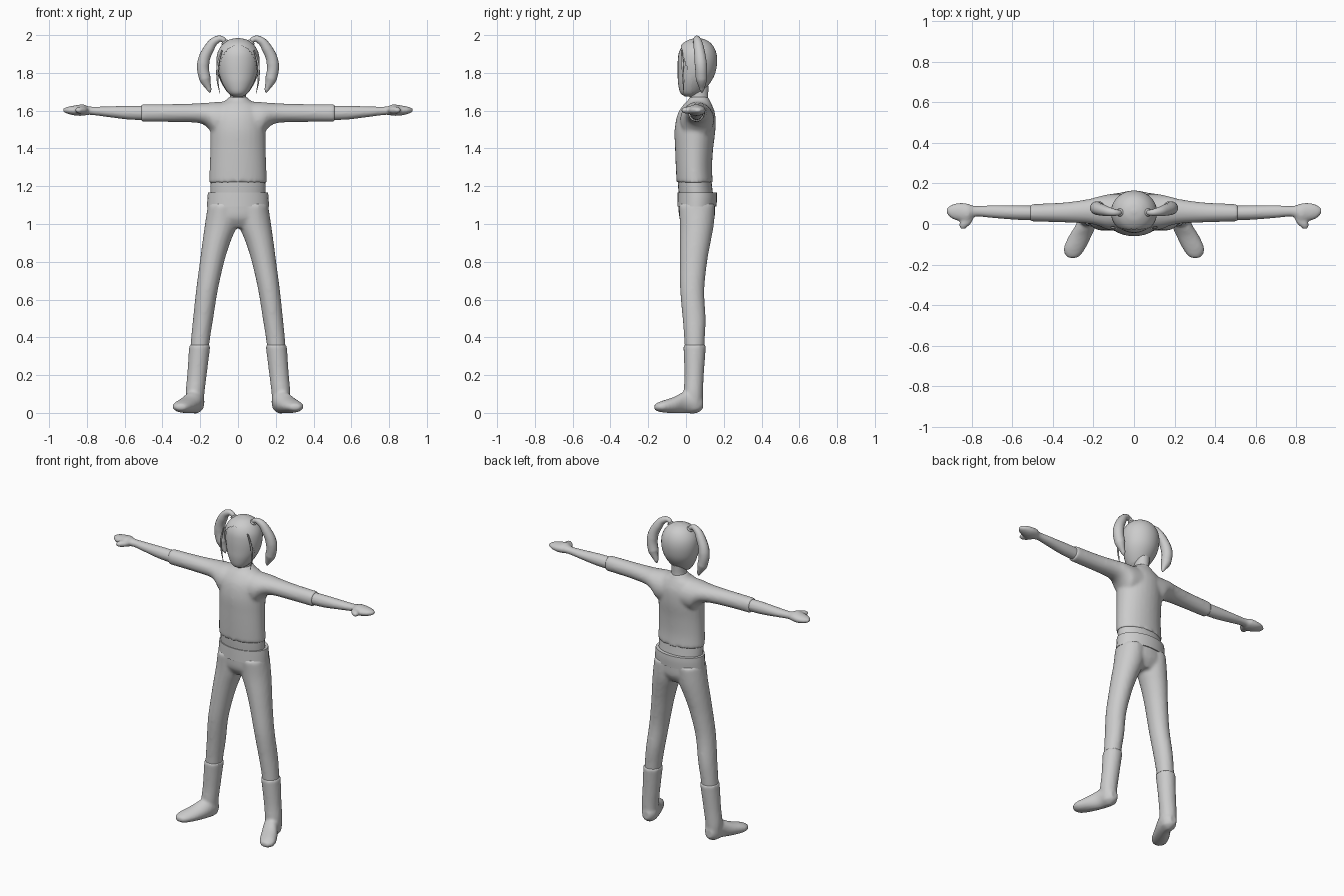
import bpy, bmesh, math
from mathutils import Vector

ORDER = {'z': (0, 1, 2), 'x': (1, 2, 0), 'y': (0, 2, 1)}


def catmull(p0, p1, p2, p3, t):
    return [0.5 * (2 * b + (c - a) * t + (2 * a - 5 * b + 4 * c - d) * t * t
            + (3 * b - a - 3 * c + d) * t ** 3) for a, b, c, d in zip(p0, p1, p2, p3)]


def loft(bm, axis, rings, side=1, steps=4, n=28):
    """Skin smooth oval sections; ring = (station, low, high, low, high)."""
    dense = []
    for i in range(len(rings) - 1):
        q = [rings[max(0, min(len(rings) - 1, i + k))] for k in (-1, 0, 1, 2)]
        dense += [catmull(*q, s / steps) for s in range(steps)]
    dense.append(rings[-1])
    ia, ib, it = ORDER[axis]
    loops, faces = [], []
    for t, a0, a1, b0, b1 in dense:
        loop = []
        for k in range(n):
            g = 2 * math.pi * k / n
            co = [0, 0, 0]
            co[ia] = (a0 + a1) / 2 + (a1 - a0) / 2 * math.cos(g)
            co[ib] = (b0 + b1) / 2 + (b1 - b0) / 2 * math.sin(g)
            co[it] = t
            co[0] *= side
            loop.append(bm.verts.new(co))
        loops.append(loop)
    for l0, l1 in zip(loops, loops[1:]):
        faces += [bm.faces.new((l0[k], l0[(k + 1) % n], l1[(k + 1) % n], l1[k])) for k in range(n)]
    faces += [bm.faces.new(loops[0]), bm.faces.new(loops[-1])]
    bmesh.ops.recalc_face_normals(bm, faces=faces)


def finish(name, bm, voxel=0, smooth=4):
    me = bpy.data.meshes.new(name)
    bm.to_mesh(me)
    bm.free()
    ob = bpy.data.objects.new(name, me)
    bpy.context.collection.objects.link(ob)
    bpy.ops.object.select_all(action='DESELECT')
    ob.select_set(True)
    bpy.context.view_layer.objects.active = ob
    bpy.ops.object.shade_smooth_by_angle(angle=math.radians(45))
    if voxel:
        m = ob.modifiers.new("fuse", 'REMESH')
        m.mode, m.voxel_size, m.use_smooth_shade = 'VOXEL', voxel, True
        s = ob.modifiers.new("soften", 'SMOOTH')
        s.factor, s.iterations = 0.5, smooth
    return ob


def strand(name, pts):
    """Tapered hair tube; point = (x, y, z, radius)."""
    cu = bpy.data.curves.new(name, 'CURVE')
    cu.dimensions, cu.bevel_depth, cu.bevel_resolution = '3D', 1.0, 4
    cu.use_fill_caps = True
    sp = cu.splines.new('BEZIER')
    sp.bezier_points.add(len(pts) - 1)
    for bp, (x, y, z, r) in zip(sp.bezier_points, pts):
        bp.co, bp.radius = (x, y, z), r
        bp.handle_left_type = bp.handle_right_type = 'AUTO'
    ob = bpy.data.objects.new(name, cu)
    bpy.context.collection.objects.link(ob)


# shirt: torso fused with both sleeves
bm = bmesh.new()
loft(bm, 'z', [(1.22, -.153, .153, -.05, .142), (1.3, -.15, .15, -.054, .138),
               (1.4, -.147, .147, -.058, .144), (1.5, -.146, .146, -.06, .156),
               (1.58, -.14, .14, -.045, .155), (1.63, -.11, .11, -.015, .138),
               (1.655, -.065, .065, .01, .125), (1.675, -.045, .045, .02, .118)])
for s in (1, -1):
    loft(bm, 'x', [(.06, -.03, .15, 1.46, 1.648), (.12, -.03, .148, 1.462, 1.646),
                   (.15, -.02, .142, 1.497, 1.643), (.18, -.008, .135, 1.525, 1.641),
                   (.23, .002, .122, 1.537, 1.638), (.35, .008, .106, 1.54, 1.635),
                   (.513, .012, .098, 1.54, 1.634)], s)
finish("shirt", bm, .01, 5)

# bare belly and neck
bm = bmesh.new()
loft(bm, 'z', [(1.12, -.145, .145, -.035, .148), (1.2, -.146, .146, -.042, .138),
               (1.26, -.144, .144, -.045, .132)])
finish("belly", bm)
bm = bmesh.new()
loft(bm, 'z', [(1.62, -.06, .06, .01, .125), (1.67, -.043, .043, .02, .117),
               (1.73, -.045, .045, .01, .12)])
finish("neck", bm)

# forearms with mitten hands and thumbs
for s, label in ((1, "left"), (-1, "right")):
    bm = bmesh.new()
    loft(bm, 'x', [(.47, .02, .09, 1.55, 1.625), (.58, .021, .092, 1.553, 1.626),
                   (.7, .03, .092, 1.568, 1.622), (.785, .036, .089, 1.578, 1.622),
                   (.82, .008, .1, 1.573, 1.633), (.86, .014, .104, 1.574, 1.628),
                   (.9, .028, .095, 1.583, 1.621), (.924, .05, .078, 1.593, 1.611)], s)
    loft(bm, 'y', [(.05, .785, .855, 1.585, 1.622), (.01, .80, .86, 1.583, 1.622),
                   (-.01, .818, .862, 1.587, 1.618), (-.024, .835, .855, 1.595, 1.61)], s)
    finish(label + "_forearm_and_hand", bm, .007, 3)

# trousers: pelvis fused with both legs
bm = bmesh.new()
loft(bm, 'z', [(1.165, -.155, .155, -.04, .157), (1.09, -.16, .16, -.04, .155),
               (1.03, -.165, .165, -.034, .15), (.98, -.12, .12, .0, .12)])
for s in (1, -1):
    loft(bm, 'z', [(1.1, .0, .16, -.038, .154), (1.0, .004, .175, -.033, .148),
                   (.9, .042, .189, -.032, .13), (.8, .073, .202, -.032, .112),
                   (.65, .107, .222, -.031, .097), (.5, .131, .238, -.018, .104),
                   (.4, .147, .248, -.01, .1), (.32, .157, .254, -.006, .096)], s)
finish("trousers", bm, .01, 5)

# waistband
bm = bmesh.new()
loft(bm, 'z', [(1.092, -.164, .164, -.046, .161), (1.135, -.162, .162, -.045, .164),
               (1.168, -.159, .159, -.044, .163)])
finish("waistband", bm)

# boots: shaft fused with splayed foot
for s, label in ((1, "left"), (-1, "right")):
    bm = bmesh.new()
    loft(bm, 'z', [(.36, .146, .258, -.014, .106), (.2, .166, .269, -.008, .094),
                   (.1, .178, .277, -.012, .09), (.02, .182, .268, .0, .088)], s)
    loft(bm, 'y', [(.09, .2, .25, .02, .08), (.055, .178, .272, -.002, .12),
                   (0, .185, .285, -.002, .118), (-.06, .21, .322, -.002, .086),
                   (-.12, .24, .347, .002, .066), (-.155, .264, .338, .01, .052),
                   (-.168, .285, .322, .02, .042)], s)
    finish(label + "_boot", bm, .009, 3)

# head, and a slightly larger hair shell cut open around the face
skull = [(1.68, .028, -.01, .06), (1.7, .055, -.034, .09), (1.75, .086, -.045, .13),
         (1.8, .104, -.047, .155), (1.86, .111, -.047, .165), (1.91, .104, -.041, .159),
         (1.95, .08, -.02, .138), (1.975, .045, .017, .105), (1.984, .008, .055, .07)]
bm = bmesh.new()
loft(bm, 'z', [(z - .004, -.97 * w, .97 * w, f + .003, b - .004) for z, w, f, b in skull])
finish("head", bm)
bm = bmesh.new()
loft(bm, 'z', [(z, -w - .003, w + .003, f - .003, b) for z, w, f, b in skull], n=64, steps=8)
face = []
for f in bm.faces:
    c = f.calc_center_median()
    arch = (c.x / .1) ** 2 + (max(0, c.z - 1.8) / .145) ** 2
    if c.z < 1.69 or (c.y < .03 and arch < 1):
        face.append(f)
bmesh.ops.delete(bm, geom=face, context='FACES')
finish("hair_cap", bm)

# pigtails, ties and thin side locks
for s, label in ((1, "left"), (-1, "right")):
    strand(label + "_pigtail", [(s * x, y, z, r) for x, y, z, r in (
        (.062, .058, 1.95, .012), (.085, .056, 1.979, .015), (.118, .06, 1.972, .021),
        (.153, .068, 1.93, .028), (.184, .078, 1.85, .033), (.175, .082, 1.77, .031),
        (.152, .084, 1.71, .012), (.148, .084, 1.695, .003))])
    strand(label + "_side_lock", [(s * x, y, z, r) for x, y, z, r in (
        (.085, -.022, 1.92, .004), (.107, -.018, 1.84, .006),
        (.108, -.014, 1.76, .005), (.096, -.012, 1.69, .001))])
    bpy.ops.mesh.primitive_torus_add(location=(s * .07, .057, 1.963), rotation=(0, s * .6, 0),
                                     major_radius=.014, minor_radius=.006,
                                     major_segments=20, minor_segments=8)
    bpy.context.object.name = label + "_hair_tie"
    bpy.ops.object.shade_smooth()
